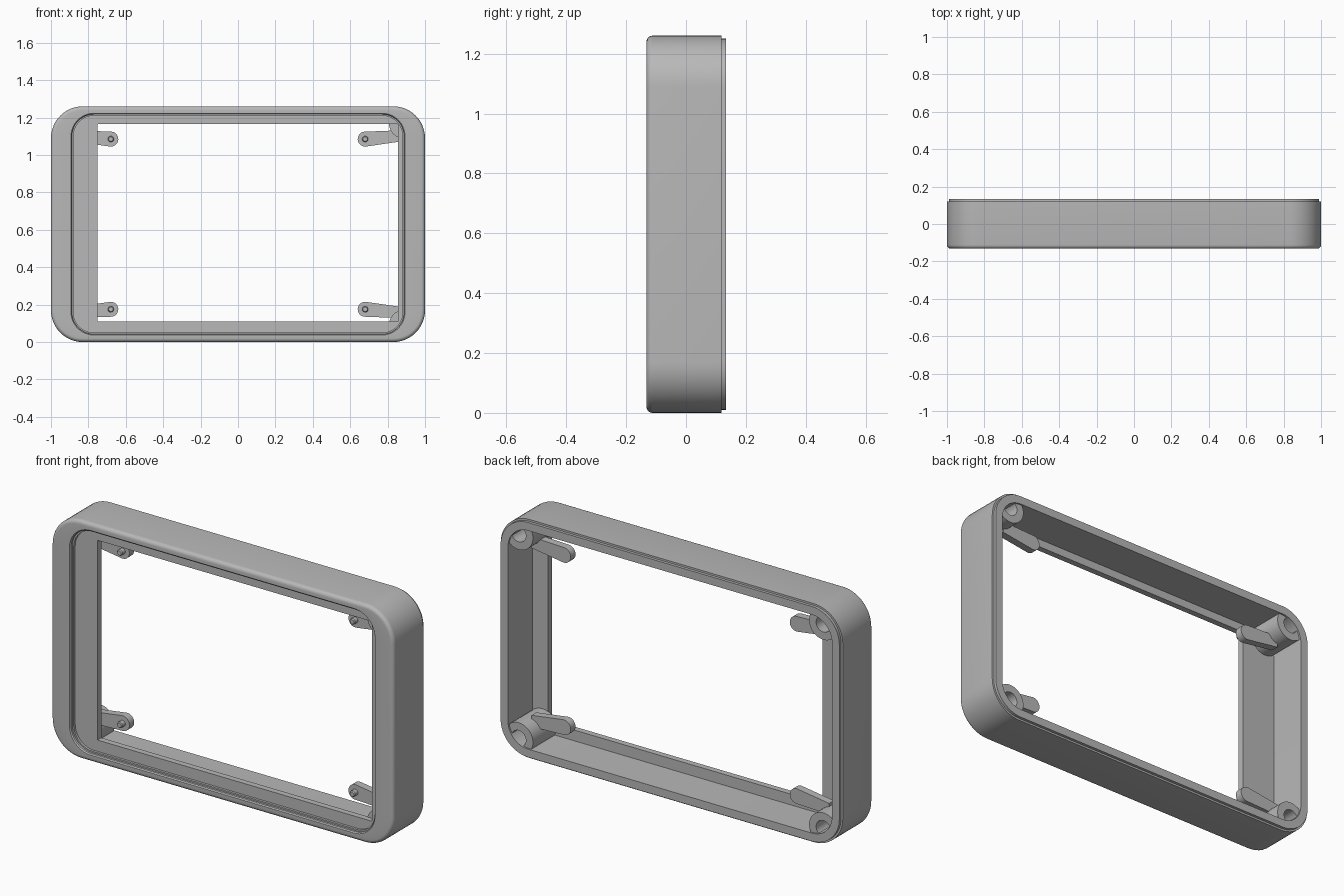
import bpy, bmesh
from math import cos, sin, pi, hypot, radians

if "Cube" in bpy.data.objects:
    bpy.data.objects.remove(bpy.data.objects["Cube"], do_unlink=True)

W, H = 1.0, 1.26          # half width, full height
CORNER = 0.17             # outer corner radius

grey = bpy.data.materials.new("plain grey")
grey.use_nodes = True
grey.diffuse_color = (0.48, 0.48, 0.48, 1)
bsdf = grey.node_tree.nodes["Principled BSDF"]
bsdf.inputs["Base Color"].default_value = (0.48, 0.48, 0.48, 1)
bsdf.inputs["Roughness"].default_value = 0.6


def loft(name, rings, closed=False):
    """Skin equal-length rings of points; cap the ends unless closed."""
    bm = bmesh.new()
    rows = [[bm.verts.new(p) for p in ring] for ring in rings]
    n = len(rows[0])
    pairs = list(zip(rows, rows[1:]))
    if closed:
        pairs.append((rows[-1], rows[0]))
    else:
        bm.faces.new(rows[0])
        bm.faces.new(rows[-1])
    for a, b in pairs:
        for i in range(n):
            j = (i + 1) % n
            bm.faces.new((a[i], a[j], b[j], b[i]))
    bmesh.ops.recalc_face_normals(bm, faces=bm.faces)
    mesh = bpy.data.meshes.new(name)
    bm.to_mesh(mesh)
    bm.free()
    mesh.materials.append(grey)
    obj = bpy.data.objects.new(name, mesh)
    bpy.context.collection.objects.link(obj)
    bpy.ops.object.select_all(action='DESELECT')
    obj.select_set(True)
    bpy.context.view_layer.objects.active = obj
    bpy.ops.object.shade_smooth_by_angle(angle=radians(30))
    return obj


def rounded(x0, x1, z0, z1, r, y, steps=12):
    """Rounded rectangle in the plane at depth y."""
    pts = []
    corners = ((x1 - r, z1 - r), (x0 + r, z1 - r), (x0 + r, z0 + r), (x1 - r, z0 + r))
    for k, (cx, cz) in enumerate(corners):
        for i in range(steps + 1):
            a = (k + i / steps) * pi / 2
            pts.append((cx + r * cos(a), y, cz + r * sin(a)))
    return pts


def inset(d, y):
    """Outer outline moved inwards by d."""
    return rounded(-W + d, W - d, d, H - d, CORNER - d, y)


def opening(d, y):
    """Front opening grown by d."""
    return rounded(-0.88 - d, 0.88 + d, 0.05 - d, H - 0.05 + d, 0.11 + d, y)


def window(y):
    return rounded(-0.75, 0.855, 0.11, 1.165, 0.003, y)


# Frame: one closed section run around the outline
F, B, FILLET = -0.132, 0.134, 0.02
frame = [inset(FILLET * (1 - sin(t * pi / 10)), F + FILLET * (1 - cos(t * pi / 10)))
         for t in range(6)]
frame += [inset(0, 0.119), inset(0.01, 0.119), inset(0.01, B),      # rear lip
          inset(0.053, B), inset(0.053, -0.07),                    # rear cavity
          window(-0.07), window(-0.102),                           # inner ledge
          opening(0, -0.102), opening(0, -0.115),                  # front recess
          opening(0.008, -0.115), opening(0.008, -0.126), opening(0.013, F)]
loft("frame", frame, closed=True)


def boss_ring(r, y, sx, top, n=40):
    """Circle trimmed so that it stays within the frame wall."""
    limit, pts = CORNER - 0.03, []
    for i in range(n):
        a = 2 * pi * i / n
        dx = 0.89 + r * cos(a) - (W - CORNER)
        dz = CORNER - (0.09 + r * sin(a))
        ox, oz = max(dx, 0), max(dz, 0)
        reach = hypot(ox, oz)
        if reach > limit:
            dx, dz = (v * limit / reach if v > 0 else v for v in (dx, dz))
        z = CORNER - dz
        pts.append((sx * (W - CORNER + dx), y, H - z if top else z))
    return pts


def arm_ring(y, sx, top):
    """Tapered tab with a round end."""
    pts = [(0.87, 0.128), (0.87, 0.188)]
    for i in range(17):
        a = radians(78) + i / 16 * radians(196)
        pts.append((0.68 + 0.04 * cos(a), 0.175 + 0.04 * sin(a)))
    return [(sx * x, y, H - z if top else z) for x, z in pts]


def pin_ring(r, y, sx, top, n=20):
    zc = H - 0.175 if top else 0.175
    return [(sx * 0.68 + r * cos(2 * pi * i / n), y, zc + r * sin(2 * pi * i / n))
            for i in range(n)]


# Screw bosses and locating arms in the four corners
for sx, side in ((1, "left"), (-1, "right")):
    for top, level in ((False, "lower"), (True, "upper")):
        tag = f"{level}_{side}"
        loft("screw_boss_" + tag, [boss_ring(r, y, sx, top) for r, y in
             ((0.083, -0.075), (0.083, 0.125), (0.042, 0.125), (0.042, -0.05))])
        loft("arm_" + tag, [arm_ring(y, sx, top) for y in (0.008, 0.048)])
        loft("arm_pin_" + tag, [pin_ring(r, y, sx, top) for r, y in
             ((0.016, 0.02), (0.016, -0.015), (0.012, -0.02))])
